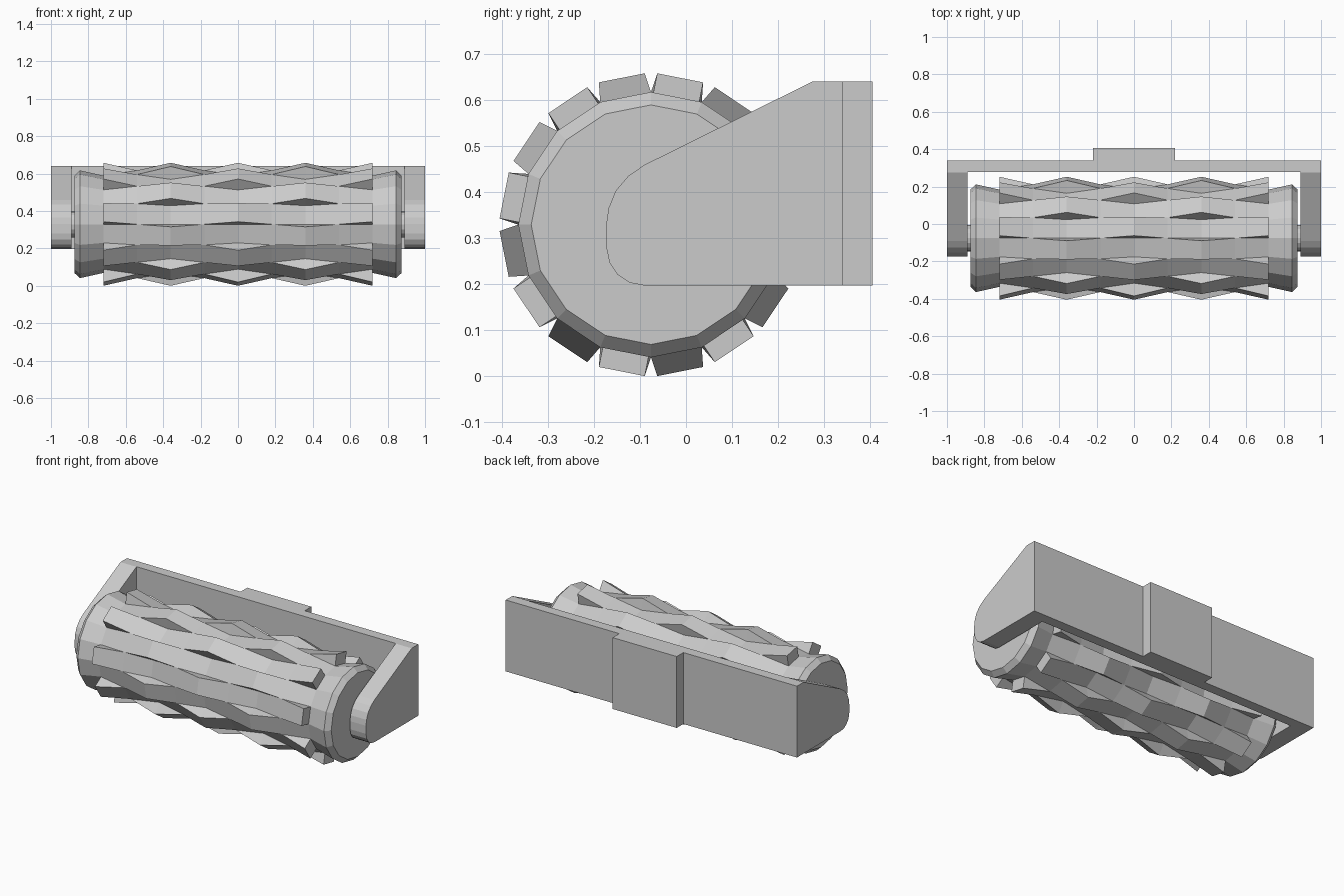
import bpy, bmesh, math
from mathutils import Vector

if "Cube" in bpy.data.objects:
    bpy.data.objects.remove(bpy.data.objects["Cube"])

CY, CZ = -0.076, 0.329        # roller axis
SIDES = 16
R_LOW, R_HIGH, TOOTH = 0.26, 0.288, 0.07


def finish(bm, name):
    bmesh.ops.remove_doubles(bm, verts=bm.verts, dist=1e-5)
    bmesh.ops.recalc_face_normals(bm, faces=bm.faces)
    me = bpy.data.meshes.new(name)
    bm.to_mesh(me)
    bm.free()
    ob = bpy.data.objects.new(name, me)
    bpy.context.collection.objects.link(ob)
    return ob


def prism(name, profile, x0, x1):
    """Extrude a (y, z) outline along x."""
    bm = bmesh.new()
    face = bm.faces.new([bm.verts.new((x0, y, z)) for y, z in profile])
    ext = bmesh.ops.extrude_face_region(bm, geom=[face])
    bmesh.ops.translate(bm, vec=(x1 - x0, 0, 0),
                        verts=[v for v in ext["geom"] if isinstance(v, bmesh.types.BMVert)])
    return finish(bm, name)


def rect(y0, y1, z0, z1):
    return [(y0, z0), (y1, z0), (y1, z1), (y0, z1)]


# Roller: faceted drum whose checkered facets rise into ridged teeth
def ring_point(x, r, k):
    a = math.tau * k / SIDES
    return Vector((x, CY + r * math.cos(a), CZ + r * math.sin(a)))


bm = bmesh.new()


def face(*pts):
    bm.faces.new([bm.verts.new(p) for p in pts])


for k in range(SIDES):
    mid = math.tau * (k + 0.5) / SIDES
    up = Vector((0, math.cos(mid), math.sin(mid))) * TOOTH
    # smooth end collars
    for s in (-1, 1):
        for (xa, ra), (xb, rb) in (((0.72, R_LOW), (0.845, R_HIGH)),
                                   ((0.845, R_HIGH), (0.875, R_LOW))):
            face(ring_point(s * xa, ra, k), ring_point(s * xa, ra, k + 1),
                 ring_point(s * xb, rb, k + 1), ring_point(s * xb, rb, k))
    # each peak station slopes to the shared rings on both sides
    for i in range(-2, 3):
        x = 0.36 * i
        raised = (k + i) % 2 == 1
        a, b = ring_point(x, R_LOW, k), ring_point(x, R_LOW, k + 1)
        top_a, top_b = (a + up, b + up) if raised else (a, b)
        for s in (-1, 1):
            if abs(x + s * 0.18) > 0.75:
                if raised:
                    face(a, b, top_b, top_a)
                continue
            va = ring_point(x + s * 0.18, R_HIGH, k)
            vb = ring_point(x + s * 0.18, R_HIGH, k + 1)
            face(top_a, top_b, vb, va)
            if raised:
                face(a, top_a, va)
                face(b, top_b, vb)
for s in (-1, 1):
    face(*[ring_point(s * 0.875, R_LOW, k) for k in range(SIDES)])
finish(bm, "toothed_roller")

# Axle stubs between drum and arms
for side, s in (("left", -1), ("right", 1)):
    hub = [(CY + 0.07 * math.cos(math.tau * k / 16), CZ + 0.07 * math.sin(math.tau * k / 16))
           for k in range(16)]
    prism("axle_" + side, hub, s * 0.87, s * 0.90)

# Frame: full-width arm profile with the middle cut out
arm = [(0.34, 0.64), (0.275, 0.64), (-0.09, 0.459), (-0.125, 0.435), (-0.153, 0.402),
       (-0.168, 0.365), (-0.173, 0.33), (-0.173, 0.28), (-0.166, 0.247), (-0.148, 0.22),
       (-0.122, 0.203), (-0.09, 0.197), (0.34, 0.197)]
frame = prism("roller_frame", arm, -1, 1)
cutter = prism("frame_cutter", rect(-0.5, 0.277, 0, 1), -0.89, 0.89)
cutter.hide_render = True
mod = frame.modifiers.new("opening", 'BOOLEAN')
mod.operation = 'DIFFERENCE'
mod.solver = 'EXACT'
mod.object = cutter
bpy.context.view_layer.objects.active = frame
bpy.ops.object.modifier_apply(modifier=mod.name)
bpy.data.objects.remove(cutter)

# Mounting block on the back
prism("mounting_block", rect(0.34, 0.405, 0.197, 0.64), -0.22, 0.22)
